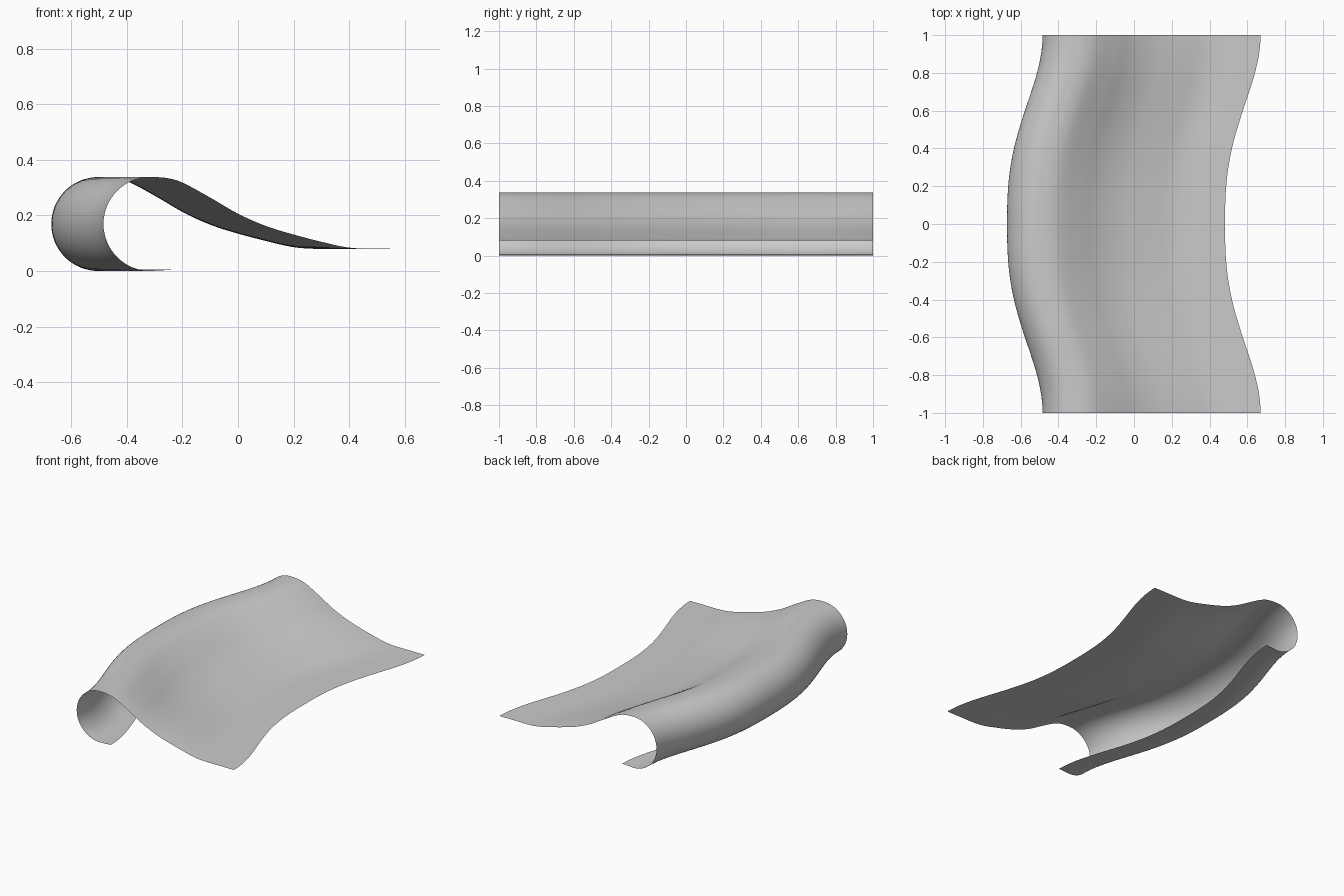
import bpy, bmesh, math
from mathutils import Vector

if "Cube" in bpy.data.objects:
    bpy.data.objects.remove(bpy.data.objects["Cube"])

R, CX = 0.169, -0.315          # rolled edge radius and centre (at the side ends)
ROWS, STEPS = 64, 6

# Cross-section at the side ends: lip, rolled half circle, sloping tail
lip = [(-0.233, 0.005), (-0.275, 0.002)]
roll = [(CX - R * math.sin(a), R - R * math.cos(a))
        for a in (math.pi * i / 32 for i in range(33))]
tail = [(-0.26, 0.335), (-0.2, 0.318), (-0.1, 0.264), (0.0, 0.206), (0.1, 0.162),
        (0.2, 0.131), (0.3, 0.105), (0.38, 0.087), (0.455, 0.08), (0.56, 0.08), (0.67, 0.08)]


def smooth_curve(pts):
    """Catmull-Rom through the points."""
    p = [Vector(q) for q in pts]
    p = [2 * p[0] - p[1]] + p + [2 * p[-1] - p[-2]]
    out = []
    for a, b, c, d in zip(p, p[1:], p[2:], p[3:]):
        for k in range(STEPS):
            t = k / STEPS
            out.append(0.5 * (2 * b + (c - a) * t + (2 * a - 5 * b + 4 * c - d) * t * t
                              + (3 * b - a - 3 * c + d) * t ** 3))
    return out + [p[-2]]


profile = [Vector(q) for q in lip + roll[:-1]] + smooth_curve([roll[-1]] + tail)


def bow(y):
    """Sideways shift: the middle of the sheet bulges towards -x."""
    return -0.094 * (1 + math.cos(math.pi * abs(y) ** 1.35))


# Sweep the cross-section along y
bm = bmesh.new()
rows = []
for j in range(ROWS + 1):
    y = -1 + 2 * j / ROWS
    rows.append([bm.verts.new((q.x + bow(y), y, q.y)) for q in profile])
for r0, r1 in zip(rows, rows[1:]):
    for i in range(len(profile) - 1):
        bm.faces.new((r0[i], r0[i + 1], r1[i + 1], r1[i])).smooth = True

mesh = bpy.data.meshes.new("curved_sheet")
bm.to_mesh(mesh)
bm.free()
sheet = bpy.data.objects.new("curved_sheet", mesh)
bpy.context.collection.objects.link(sheet)
